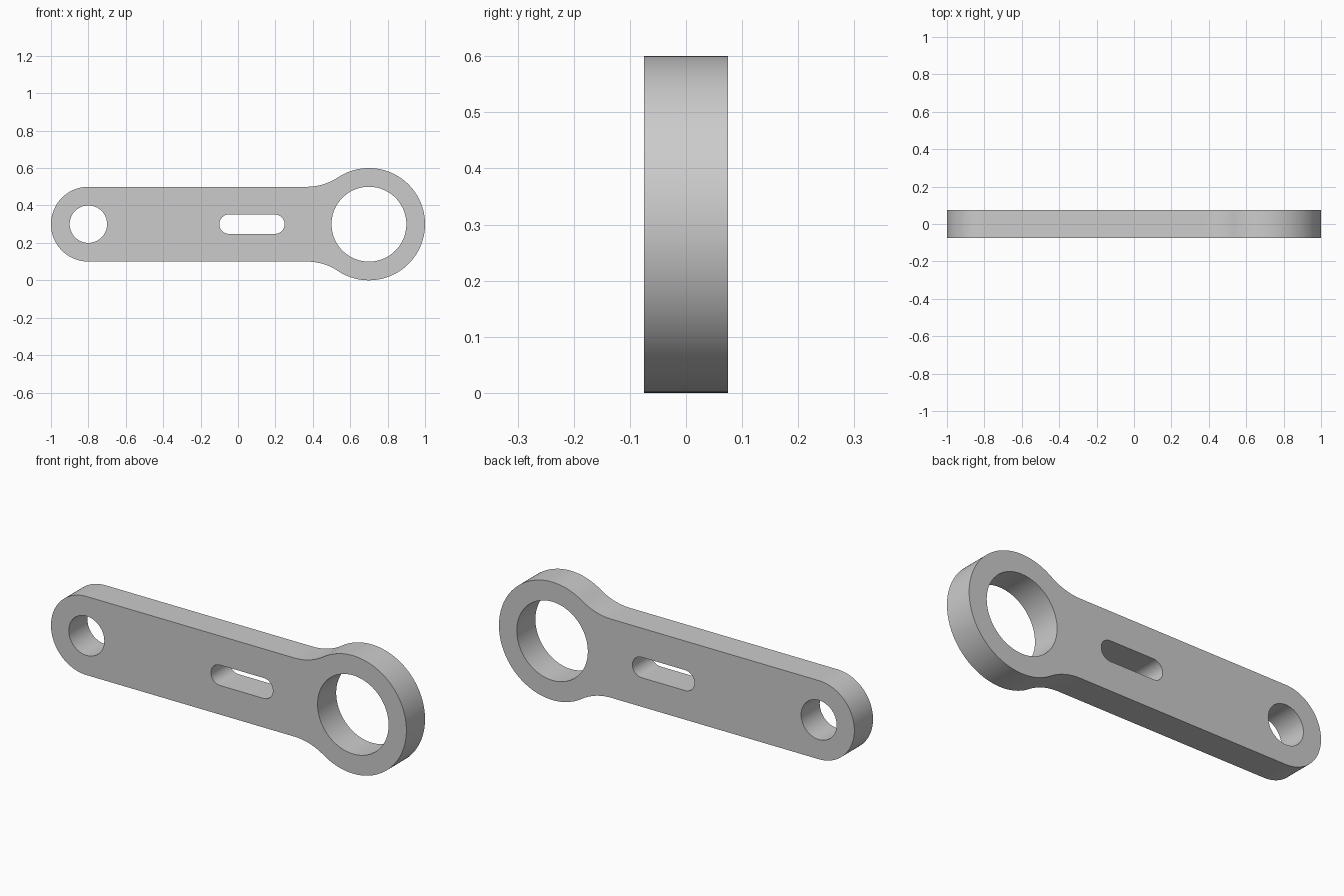
import bpy, bmesh
from math import sin, cos, pi, atan2, sqrt, radians
from mathutils import Matrix

cube = bpy.data.objects.get("Cube")
if cube:
    bpy.data.objects.remove(cube, do_unlink=True)

# Main dimensions; the profile is drawn around the bar's centre line
SMALL_X, BIG_X = -0.8, 0.7
BAR, BIG, FILLET = 0.2, 0.3, 0.3
HALF_DEPTH, MID_Z = 0.075, 0.3


def arc(cx, cy, r, start, end, n):
    """Points along an arc, angles in radians."""
    angles = [start + (end - start) * i / n for i in range(n + 1)]
    return [(cx + r * cos(a), cy + r * sin(a)) for a in angles]


def circle(cx, r, n):
    return arc(cx, 0, r, 0, 2 * pi, n)[:-1]


def slot(x1, x2, r, n):
    return arc(x2, 0, r, -pi / 2, pi / 2, n) + arc(x1, 0, r, pi / 2, 3 * pi / 2, n)


# Outline: big end, tangent fillet, straight edge, rounded small end
rise = BAR + FILLET
run = sqrt((BIG + FILLET) ** 2 - rise ** 2)
tangent = atan2(rise, -run)
upper = arc(BIG_X, 0, BIG, 0, tangent, 40)
upper += arc(BIG_X - run, rise, FILLET, tangent - pi, -pi / 2, 16)[1:]
upper += arc(SMALL_X, 0, BAR, pi / 2, pi, 24)
lower = [(x, -y) for x, y in reversed(upper[1:-1])]

loops = [upper + lower,
         circle(SMALL_X, 0.1, 64),
         circle(BIG_X, 0.2, 96),
         slot(-0.048, 0.197, 0.052, 24)]

# Filled and extruded profile with its holes
curve = bpy.data.curves.new("link_profile", "CURVE")
curve.dimensions = "2D"
curve.fill_mode = "BOTH"
curve.extrude = HALF_DEPTH
for loop in loops:
    spline = curve.splines.new("POLY")
    spline.points.add(len(loop) - 1)
    for point, (x, y) in zip(spline.points, loop):
        point.co = (x, y, 0, 1)
    spline.use_cyclic_u = True

profile = bpy.data.objects.new("link_profile", curve)
bpy.context.collection.objects.link(profile)
bpy.context.view_layer.update()
graph = bpy.context.evaluated_depsgraph_get()
mesh = bpy.data.meshes.new_from_object(profile.evaluated_get(graph))
bpy.data.objects.remove(profile, do_unlink=True)

# Stand the plate upright and weld caps to walls
mesh.transform(Matrix.Translation((0, 0, MID_Z)) @ Matrix.Rotation(pi / 2, 4, "X"))
bm = bmesh.new()
bm.from_mesh(mesh)
bmesh.ops.remove_doubles(bm, verts=bm.verts, dist=0.0001)
bmesh.ops.recalc_face_normals(bm, faces=bm.faces)
bm.to_mesh(mesh)
bm.free()

link = bpy.data.objects.new("link_arm", mesh)
bpy.context.collection.objects.link(link)

# Plain grey material
grey = bpy.data.materials.new("light_grey")
grey.use_nodes = True
grey.diffuse_color = (0.6, 0.6, 0.6, 1)
grey.node_tree.nodes["Principled BSDF"].inputs["Base Color"].default_value = (0.6, 0.6, 0.6, 1)
mesh.materials.clear()
mesh.materials.append(grey)

# Smooth round walls, sharp rims
bpy.ops.object.select_all(action="DESELECT")
link.select_set(True)
bpy.context.view_layer.objects.active = link
bpy.ops.object.shade_smooth_by_angle(angle=radians(30))
